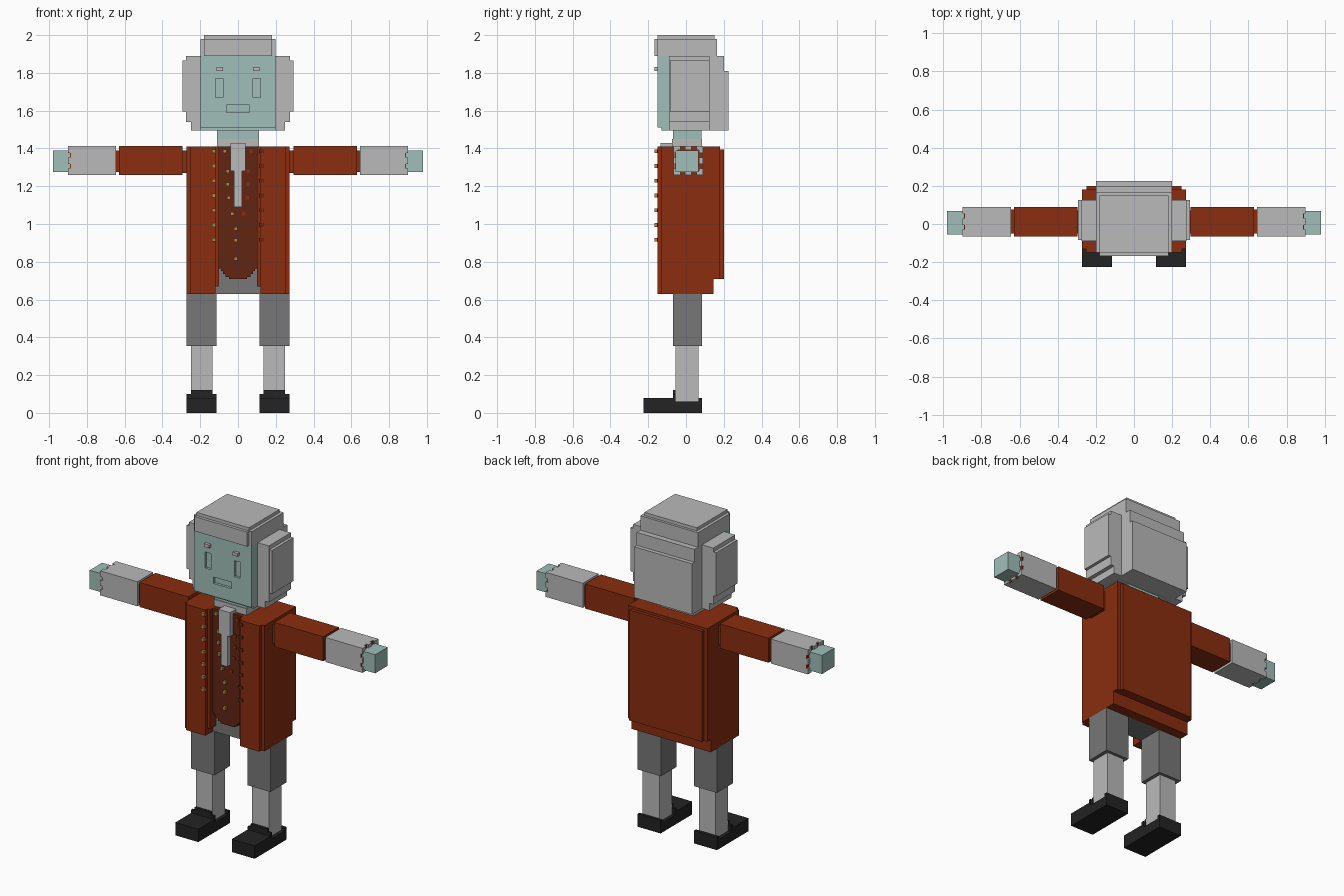
import bpy

if "Cube" in bpy.data.objects:
    bpy.data.objects.remove(bpy.data.objects["Cube"], do_unlink=True)


def material(name, hex_code):
    # sRGB hex to a linear flat material
    srgb = [int(hex_code[i:i + 2], 16) / 255 for i in (0, 2, 4)]
    col = [c / 12.92 if c <= 0.04045 else ((c + 0.055) / 1.055) ** 2.4 for c in srgb] + [1]
    m = bpy.data.materials.new(name)
    m.diffuse_color = col
    m.use_nodes = True
    bsdf = next(n for n in m.node_tree.nodes if n.type == 'BSDF_PRINCIPLED')
    bsdf.inputs["Base Color"].default_value = col
    bsdf.inputs["Roughness"].default_value = 0.9
    return m


SKIN = material("pale_teal_skin", "A0BFB9")
GREY = material("light_grey", "BABABA")
PANTS = material("mid_grey", "787777")
COAT = material("rust_red", "8A2D0F")
VEST = material("dark_rust", "622512")
BLACK = material("black", "232323")
GOLD = material("gold", "B98A45")

QUADS = [(0, 3, 2, 1), (4, 5, 6, 7), (0, 1, 5, 4), (1, 2, 6, 5), (2, 3, 7, 6), (3, 0, 4, 7)]


def boxes(name, mat, specs, mirror=False):
    # one object from boxes (x0, x1, y0, y1, z0, z1), optionally mirrored across x
    specs = list(specs)
    if mirror:
        specs += [(-b, -a, *rest) for a, b, *rest in specs]
    verts, faces = [], []
    for x0, x1, y0, y1, z0, z1 in specs:
        n = len(verts)
        for z in (z0, z1):
            verts += [(x0, y0, z), (x1, y0, z), (x1, y1, z), (x0, y1, z)]
        faces += [tuple(n + i for i in q) for q in QUADS]
    me = bpy.data.meshes.new(name)
    me.from_pydata(verts, [], faces)
    me.materials.append(mat)
    ob = bpy.data.objects.new(name, me)
    bpy.context.collection.objects.link(ob)
    return ob


# Head with inset eyes and mouth
head = boxes("head", SKIN, [(-.198, .198, -.15, .10, 1.51, 1.89)])
cutter = boxes("face_cutter", SKIN, [(-.12, -.08, -.3, -.135, 1.67, 1.77),
                                     (.08, .12, -.3, -.135, 1.67, 1.77),
                                     (-.062, .062, -.3, -.135, 1.59, 1.63)])
cutter.hide_render = True
cutter.hide_viewport = True
cutter.display_type = 'WIRE'
cut = head.modifiers.new("face_insets", 'BOOLEAN')
cut.operation = 'DIFFERENCE'
cut.solver = 'EXACT'
cut.object = cutter
boxes("jaw", SKIN, [(-.198, .198, -.13, .10, 1.495, 1.51)])
boxes("eyebrows", GREY, [(.08, .115, -.168, -.15, 1.81, 1.83)], mirror=True)

# Hair: stepped cap, fringe, back and side blocks
boxes("hair_cap", GREY, [(-.198, .198, -.15, .165, 1.89, 1.98), (-.18, .18, -.15, .15, 1.98, 2.0)])
boxes("hair_fringe", GREY, [(-.18, .18, -.168, -.15, 1.89, 1.98)])
boxes("hair_back", GREY, [(-.198, .198, .10, .20, 1.495, 1.89), (-.198, .198, .20, .225, 1.495, 1.81)])
boxes("hair_sides", GREY, [(.198, .275, -.09, .125, 1.54, 1.89), (.275, .293, -.085, .125, 1.595, 1.865),
                           (.198, .25, -.09, .125, 1.495, 1.54)], mirror=True)

# Neck, collar and neckcloth
boxes("neck", SKIN, [(-.112, .112, -.07, .083, 1.45, 1.495)])
boxes("collar", GREY, [(-.112, .112, -.075, .085, 1.40, 1.45)])
boxes("neckcloth", GREY, [(-.04, .04, -.135, -.07, 1.28, 1.43), (-.022, .022, -.135, -.09, 1.09, 1.28)])

# Coat: body, skirt step, back plate, stepped front panels with lapels
boxes("coat_body", COAT, [(-.272, .272, -.065, .18, .71, 1.41), (-.25, .25, .18, .20, .71, 1.395)])
boxes("coat_skirt", COAT, [(-.272, .272, .085, .145, .63, .71)])
boxes("coat_skirt_sides", COAT, [(.25, .272, -.065, .085, .63, .71)], mirror=True)
boxes("coat_front", COAT, [(.10, .272, -.13, -.065, .67, 1.41), (.118, .272, -.13, -.065, .63, .67),
                           (.118, .252, -.15, -.13, .63, 1.41)], mirror=True)

# Waistcoat with a stepped rounded hem
hem = [(.10, .765), (.09, .75), (.08, .735), (.065, .72), (.048, .71)]
boxes("waistcoat", VEST, [(-.10, .10, -.105, -.065, .765, 1.41)] +
      [(-x, x, -.105, -.065, z, hem[i][1]) for i, (x, z) in enumerate(hem[1:])])


def studs(name, mat, points, front, depth, r):
    boxes(name, mat, [(x - r, x + r, front - depth, front, z - r, z + r) for x, z in points])


# Coat buttons on the right panel, buttonholes on the left
rows = [1.385 - .078 * i for i in range(7)]
studs("coat_buttons", GOLD, [(-.128, z) for z in rows], -.15, .016, .01)
boxes("coat_buttonholes", VEST, [(.11, .138, -.153, -.149, z - .01, z + .01) for z in rows])

# Waistcoat buttons and buttonholes converging to a single row
taper = [(.07, 1.385), (.055, 1.28), (.055, 1.21), (.048, 1.14), (.03, 1.055)]
studs("waistcoat_buttons", GOLD, [(-x, z) for x, z in taper] +
      [(-.012, z) for z in (.975, .915, .815)], -.105, .015, .009)
studs("waistcoat_buttonholes", COAT, taper, -.105, .004, .009)

# Arms along x
boxes("sleeves", COAT, [(.265, .295, -.05, .07, 1.27, 1.39), (.295, .63, -.065, .09, 1.26, 1.412),
                        (.63, .65, -.05, .075, 1.275, 1.39)], mirror=True)
boxes("cuffs", GREY, [(.645, .885, -.065, .09, 1.26, 1.412)], mirror=True)
boxes("sleeve_ends", COAT, [(.885, .89, -.062, .087, 1.263, 1.409)], mirror=True)

# Ruffle tabs around each wrist
tabs = []
for i in range(3):
    y, z = -.065 + .06 * i, 1.26 + .058 * i
    for z0 in (1.26, 1.392):
        tabs.append((.885, .90, y, y + .035, z0, z0 + .02))
    for y0 in (-.065, .07):
        tabs.append((.885, .90, y0, y0 + .02, z, z + .035))
boxes("cuff_ruffles", GREY, tabs, mirror=True)
boxes("hands", SKIN, [(.885, .98, -.055, .067, 1.275, 1.39)], mirror=True)

# Breeches, stockings and shoes
boxes("hips", PANTS, [(-.25, .25, -.075, .085, .63, .80)])
boxes("breeches_legs", PANTS, [(.113, .272, -.07, .085, .355, .63)], mirror=True)
boxes("stockings", GREY, [(.135, .25, -.055, .067, .05, .355)], mirror=True)
boxes("shoes", BLACK, [(.115, .272, -.225, .085, 0, .06), (.115, .272, -.225, -.055, .06, .08),
                       (.115, .272, .067, .085, .06, .08), (.115, .272, -.07, -.055, .08, .10),
                       (.135, .25, -.07, -.055, .10, .12)], mirror=True)
